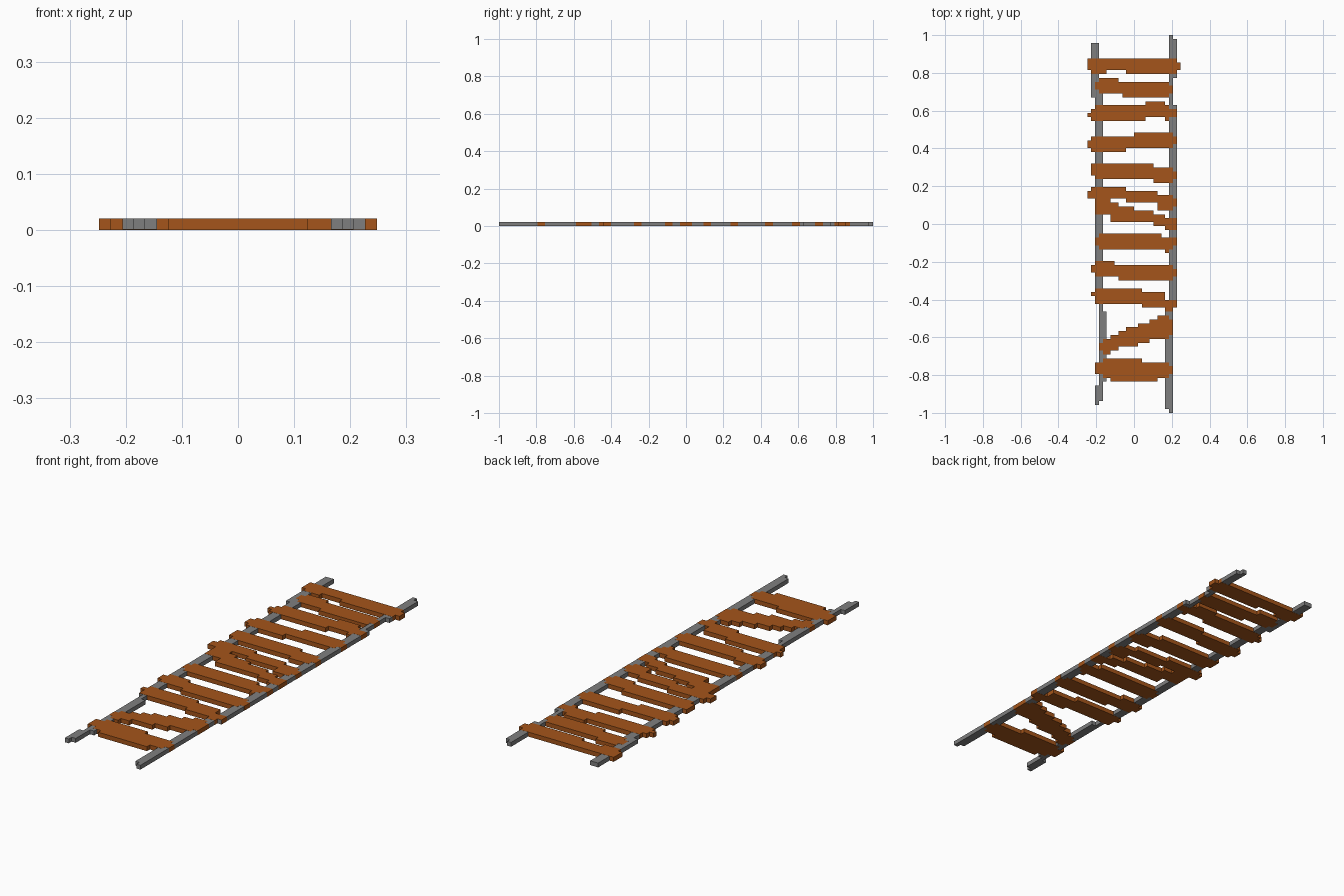
import bpy
import bmesh

cube = bpy.data.objects.get("Cube")
if cube:
    bpy.data.objects.remove(cube, do_unlink=True)

U = 2 / 97          # one cell of the blocky grid
E = 0.0004          # rails sit a hair inside the planks


def material(name, rgb):
    m = bpy.data.materials.new(name)
    m.use_nodes = True
    m.diffuse_color = (*rgb, 1)
    m.node_tree.nodes["Principled BSDF"].inputs["Base Color"].default_value = (*rgb, 1)
    return m


WOOD = material("brown wood", (0.376, 0.091, 0.0105))
STEEL = material("grey steel", (0.212, 0.212, 0.212))


def col(c):
    return c * U


def row(y):
    """Snap a y position to the grid of 97 rows."""
    return (round(y / U - 0.5) + 0.5) * U


def slab(name, outline, mat, z0, z1):
    """Extrude a flat stepped outline upwards."""
    pts = []
    for p in outline:
        if not pts or (abs(p[0] - pts[-1][0]) + abs(p[1] - pts[-1][1])) > 1e-6:
            pts.append(p)
    bm = bmesh.new()
    face = bm.faces.new([bm.verts.new((x, y, z0)) for x, y in pts])
    ext = bmesh.ops.extrude_face_region(bm, geom=[face])
    for v in ext["geom"]:
        if isinstance(v, bmesh.types.BMVert):
            v.co.z = z1
    bmesh.ops.triangulate(bm, faces=[f for f in bm.faces if len(f.verts) > 4])
    bmesh.ops.recalc_face_normals(bm, faces=bm.faces)
    me = bpy.data.meshes.new(name)
    bm.to_mesh(me)
    bm.free()
    me.materials.append(mat)
    bpy.context.collection.objects.link(bpy.data.objects.new(name, me))


def stepped(start, steps):
    """Outline along one axis from (end, low, high) steps."""
    low, high = [], []
    for end, lo, hi in steps:
        low += [(start, lo), (end, lo)]
        high += [(start, hi), (end, hi)]
        start = end
    return low + high[::-1]


def plank(name, start, steps):
    out = stepped(col(start), [(col(e), row(a), row(b)) for e, a, b in steps])
    slab(name, out, WOOD, 0, U)


def rail(name, start, steps):
    out = stepped(row(start), [(row(e), col(a) + E, col(b) - E) for e, a, b in steps])
    slab(name, [(x, y) for y, x in out], STEEL, E, U - E)


# Two uneven rails: (y end, left column, right column)
rail("right_rail", -0.954, [
    (-0.93, -10, -9), (-0.85, -10, -8), (-0.83, -9, -8), (-0.46, -9, -7),
    (-0.42, -9, -8), (0.68, -10, -8), (0.75, -11, -8), (0.96, -11, -9)])
rail("left_rail", -1.0, [
    (-0.97, 9, 10), (-0.45, 8, 10), (0.63, 9, 11), (0.78, 9, 10),
    (0.98, 9, 11), (1.0, 9, 10)])

# Worn planks from back to front: (column end, low y, high y)
plank("plank_01", -12, [(-11, .82, .88), (-7, .80, .88), (-2, .82, .88),
                        (11, .80, .88), (12, .82, .86)])
plank("plank_02", -10, [(-9, .71, .755), (-4, .69, .775), (-3, .69, .755),
                        (9, .675, .755), (10, .695, .735)])
plank("plank_03", -12, [(-11, .57, .59), (-10, .55, .61), (3, .55, .63),
                        (8, .57, .65), (9, .55, .63), (11, .57, .61)])
plank("plank_04", -12, [(-11, .41, .45), (-2, .39, .465), (0, .41, .465),
                        (10, .41, .485), (11, .43, .465)])
plank("plank_05", -11, [(-10, .265, .32), (5, .245, .32), (10, .225, .30),
                        (11, .245, .28)])
plank("plank_06", -12, [(-11, .14, .18), (-2, .14, .20), (6, .12, .18),
                        (10, .08, .16), (11, .10, .14)])
plank("plank_07", -10, [(-6, .06, .16), (-4, .02, .12), (0, .02, .10),
                        (5, .0, .08), (8, -.02, .06), (11, -.04, .04)])
plank("plank_08", -10, [(-9, -.105, -.07), (7, -.125, -.05), (8, -.125, -.065),
                        (9, -.145, -.065), (10, -.125, -.065), (11, -.105, -.08)])
plank("plank_09", -11, [(-10, -.25, -.21), (-5, -.27, -.195), (-4, -.27, -.215),
                        (10, -.29, -.215), (11, -.27, -.235)])
plank("plank_10", -11, [(-10, -.375, -.355), (2, -.42, -.34), (8, -.435, -.36),
                        (10, -.455, -.395), (11, -.435, -.395)])
plank("plank_11_crooked", -9, [
    (-8, -.68, -.625), (-6, -.70, -.605), (-4, -.675, -.585), (-2, -.655, -.565),
    (1, -.64, -.545), (4, -.62, -.525), (6, -.60, -.505), (9, -.60, -.485),
    (10, -.58, -.505)])
plank("plank_12", -10, [(-8, -.79, -.73), (-6, -.81, -.71), (2, -.83, -.71),
                        (6, -.83, -.73), (9, -.81, -.73), (10, -.79, -.75)])
